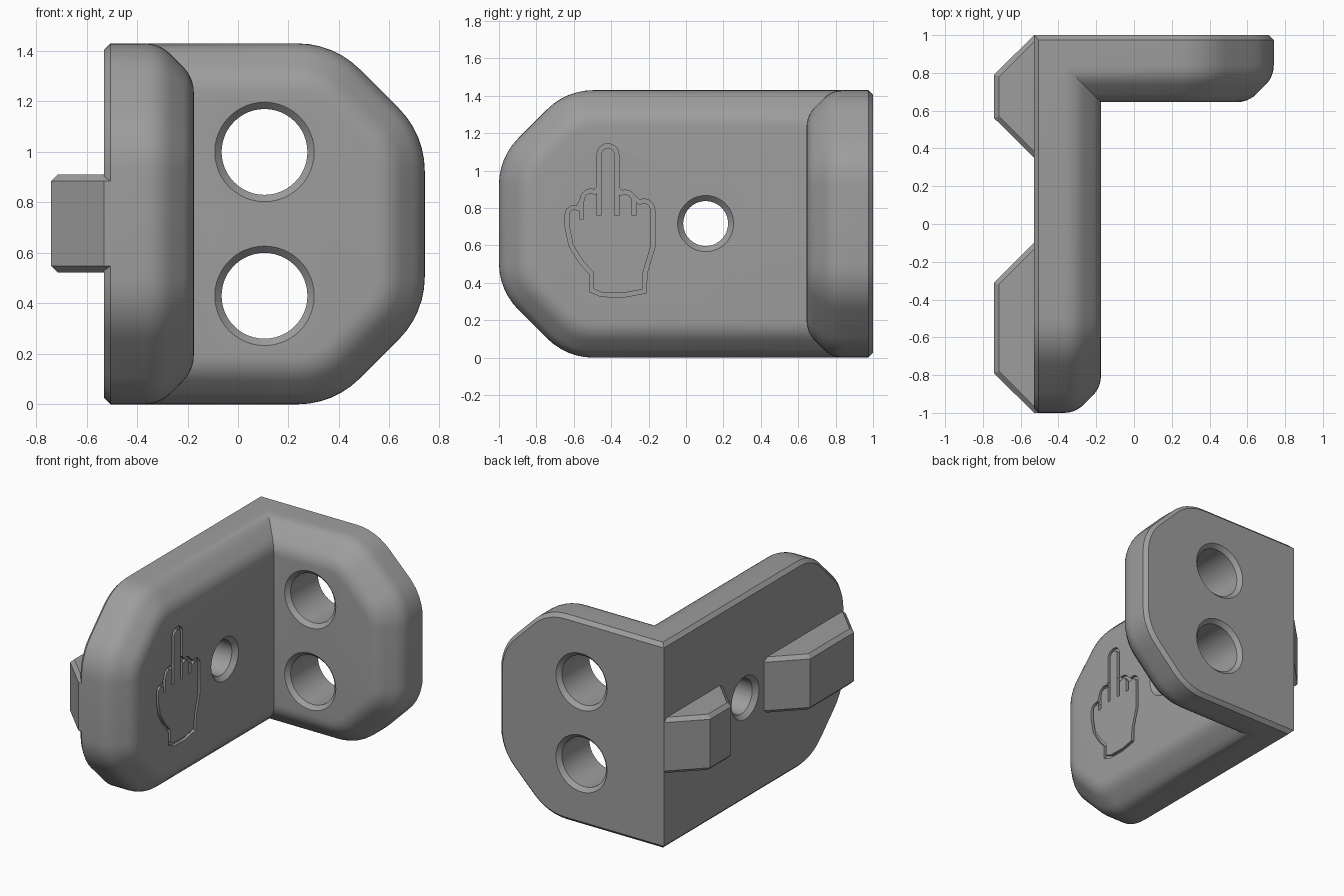
import bpy, bmesh, math
from mathutils import Vector

if "Cube" in bpy.data.objects:
    bpy.data.objects.remove(bpy.data.objects["Cube"])

X0, Y1, Z, T = -0.53, 1.0, 1.43, 0.355      # outer corner, height, thickness
TAN = math.tan(math.pi / 8)

grey = bpy.data.materials.new("mid grey")
grey.diffuse_color = (0.34, 0.34, 0.34, 1)
grey.use_nodes = True
grey.node_tree.nodes["Principled BSDF"].inputs["Base Color"].default_value = grey.diffuse_color


def place(leg, u, t, z):
    """u runs along a leg from the outer corner, t is depth from its outer face."""
    return Vector((X0 + t, Y1 - u, z)) if leg == "side" else Vector((X0 + u, Y1 - t, z))


def arc(cx, cy, r, a0, a1, n=6):
    angles = [math.radians(a0 + (a1 - a0) * i / n) for i in range(n + 1)]
    return [(cx + r * math.cos(a), cy + r * math.sin(a)) for a in angles]


def finish(bm, name):
    bmesh.ops.remove_doubles(bm, verts=bm.verts, dist=1e-5)
    bmesh.ops.recalc_face_normals(bm, faces=bm.faces)
    me = bpy.data.meshes.new(name)
    bm.to_mesh(me)
    bm.free()
    me.materials.append(grey)
    ob = bpy.data.objects.new(name, me)
    bpy.context.collection.objects.link(ob)
    return ob


def loft(bm, rings, closed=True, caps=True):
    rings = [[bm.verts.new(p) for p in ring] for ring in rings]
    n = len(rings[0])
    for a, b in zip(rings, rings[1:]):
        for i in range(n if closed else n - 1):
            j = (i + 1) % n
            bm.faces.new((a[i], a[j], b[j], b[i]))
    if caps:
        bm.faces.new(rings[0])
        bm.faces.new(rings[-1])


def cut(target, cutter):
    mod = target.modifiers.new("cut", "BOOLEAN")
    mod.operation, mod.solver, mod.object = "DIFFERENCE", "EXACT", cutter
    bpy.context.view_layer.objects.active = target
    bpy.ops.object.modifier_apply(modifier=mod.name)
    bpy.data.objects.remove(cutter)


def outline(length, t, d):
    """Leg outline inset by d, open at the mitred corner."""
    c, r = 0.36, 0.35
    l = r * TAN
    top = arc(length - r, Z - c - l, r - d, 0, 45) + arc(length - c - l, Z - r, r - d, 45, 90)
    bottom = [(u, Z - z) for u, z in reversed(top)]
    return [(t, d)] + bottom + top + [(t, Z - d)]


# Edge profile (depth, inset): small outer chamfer, softened inner chamfer
CH, L = 0.135, 0.06
R = L / TAN
profile = [(0, 0.025), (0.025, 0)]
profile += arc(T - CH - L, R, R, -90, -45, 5)
profile += arc(T - R, CH + L, R, -45, 0, 5)

# L-shaped body, the two legs meeting in a mitre
bm = bmesh.new()
for leg, length in (("side", 2.0), ("end", 1.27)):
    loft(bm, [[place(leg, u, t, z) for u, z in outline(length, t, d)] for t, d in profile],
         closed=False)
body = finish(bm, "bracket_body")

# Screw holes with chamfered rims
for leg, u, z, r, c in (("side", 0.895, 0.717, 0.12, 0.03),
                        ("end", 0.635, 1.0, 0.17, 0.027),
                        ("end", 0.635, 0.43, 0.17, 0.027)):
    bm = bmesh.new()
    steps = ((-0.05, r + c + 0.05), (c, r), (T - c, r), (T + 0.05, r + c + 0.05))
    loft(bm, [[place(leg, *p) for p in
               [(a, t, b) for a, b in arc(u, z, rad, 0, 352.5, 47)]] for t, rad in steps])
    cut(body, finish(bm, "hole_cutter"))


def groove(points, closed, half=0.011, depth=0.02):
    """Cut a narrow engraved line along (y, z) points on the inner side face."""
    pts = [Vector(p) for p in points]
    n = len(pts)
    rings = []
    for i, p in enumerate(pts):
        a = pts[i - 1] if closed or i else p
        b = pts[(i + 1) % n] if closed or i < n - 1 else p
        d1 = (p - a).normalized() if p != a else (b - p).normalized()
        d2 = (b - p).normalized() if p != b else d1
        m = (d1 + d2).normalized()
        m = Vector((-m.y, m.x))
        off = m * half / max(0.5, m.dot(Vector((-d1.y, d1.x))))
        rings.append([place("side", 1 - q.x, t, q.y) for q, t in
                      ((p - off, T - depth), (p + off, T - depth),
                       (p + off, T + 0.03), (p - off, T + 0.03))])
    if closed:
        rings.append(rings[0])
    bm = bmesh.new()
    loft(bm, rings, caps=not closed)
    cut(body, finish(bm, "groove_cutter"))


# Engraved hand outline
hand = [(-0.505, 0.36), (-0.505, 0.45), (-0.56, 0.51), (-0.615, 0.60), (-0.635, 0.70)]
hand += arc(-0.597, 0.765, 0.038, 180, 60)
hand += arc(-0.51, 0.845, 0.045, 180, 60)
hand += [(-0.465, 0.91)] + arc(-0.4175, 1.085, 0.0475, 180, 0, 10) + [(-0.37, 0.91)]
hand += arc(-0.325, 0.84, 0.045, 120, 30)
hand += arc(-0.225, 0.79, 0.047, 120, 0)
hand += [(-0.178, 0.59), (-0.22, 0.45), (-0.222, 0.355), (-0.33, 0.335), (-0.45, 0.337)]
groove(hand, True)
for y, top, low in ((-0.558, 0.83, 0.74), (-0.465, 0.905, 0.76),
                    (-0.37, 0.905, 0.76), (-0.277, 0.85, 0.76)):
    groove([(y, top), (y, low)], False)

bpy.ops.object.select_all(action="DESELECT")
body.select_set(True)
bpy.context.view_layer.objects.active = body
bpy.ops.object.shade_smooth_by_angle(angle=math.radians(25))

# Tapered locating lugs on the outer side face
for name, y0, y1 in (("front_lug", -1.0, -0.1), ("back_lug", 0.35, 1.0)):
    def section(inset, z):
        tip = X0 - 0.21 + inset
        s = inset * math.sqrt(2)
        ya, yb = y0 + s, y1 - s
        run = X0 - tip
        return [Vector(p) for p in ((X0 + 0.025, ya, z), (X0, ya, z), (tip, ya + run, z),
                                    (tip, yb - run, z), (X0, yb, z), (X0 + 0.025, yb, z))]
    bm = bmesh.new()
    loft(bm, [section(0.025, 0.523), section(0, 0.548), section(0, 0.885), section(0.025, 0.91)])
    finish(bm, name)
